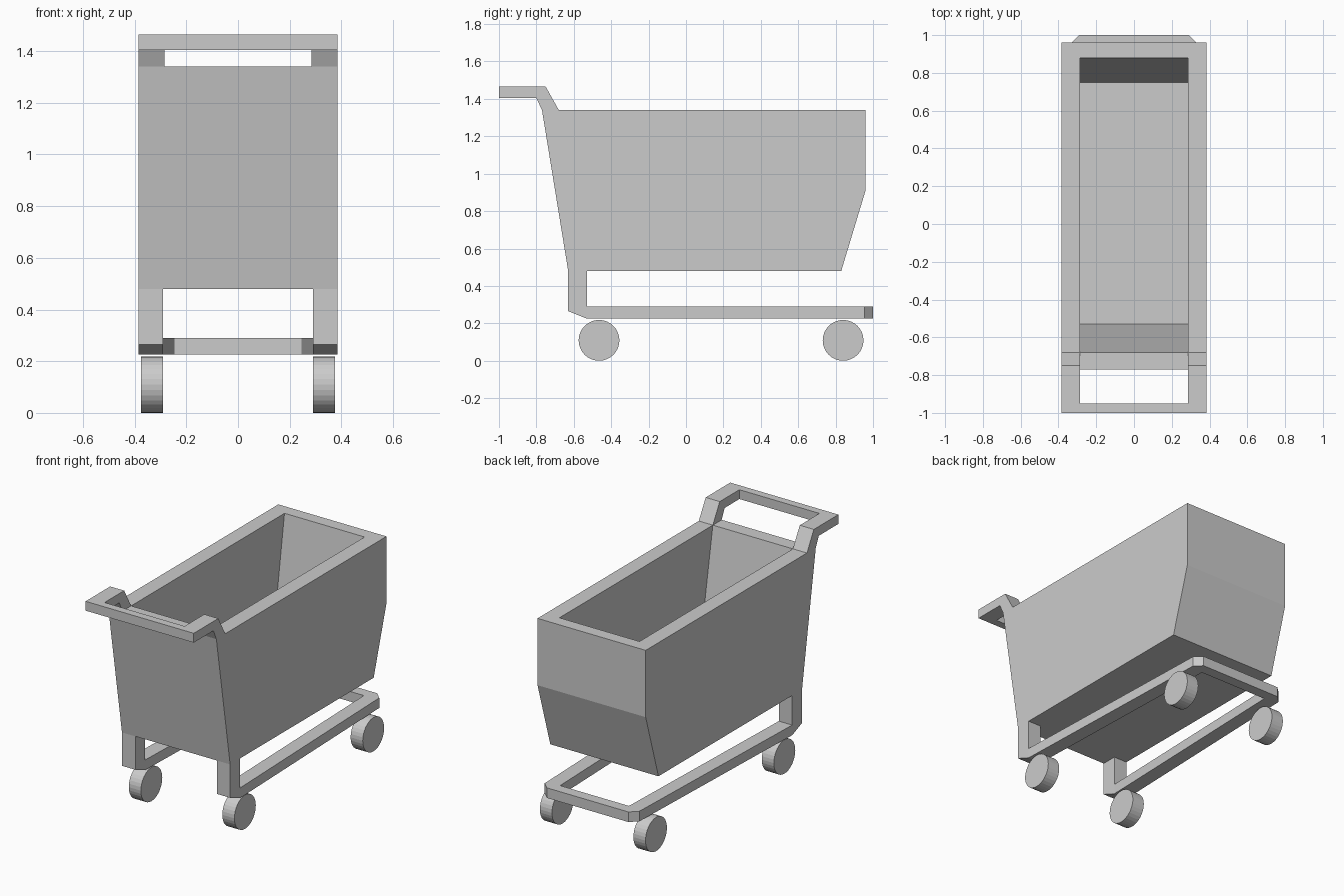
import bpy, bmesh, math
from mathutils import Vector

if "Cube" in bpy.data.objects:
    bpy.data.objects.remove(bpy.data.objects["Cube"])


def prism(name, pts, lo, hi, axis):
    """Extrude a 2D outline along x (points are y,z) or z (points are x,y)."""
    bm = bmesh.new()
    place = (lambda a, b: (lo, a, b)) if axis == 'x' else (lambda a, b: (a, b, lo))
    face = bm.faces.new([bm.verts.new(place(a, b)) for a, b in pts])
    step = Vector((hi - lo, 0, 0)) if axis == 'x' else Vector((0, 0, hi - lo))
    new = bmesh.ops.extrude_face_region(bm, geom=[face])['geom']
    bmesh.ops.translate(bm, vec=step, verts=[g for g in new if isinstance(g, bmesh.types.BMVert)])
    bmesh.ops.recalc_face_normals(bm, faces=bm.faces)
    mesh = bpy.data.meshes.new(name)
    bm.to_mesh(mesh)
    bm.free()
    obj = bpy.data.objects.new(name, mesh)
    bpy.context.collection.objects.link(obj)
    return obj


# Basket: solid outline hollowed by a tapered cutter
W, IN = 0.385, 0.285
basket = prism("basket", [(-0.63, 0.48), (-0.77, 1.34), (0.96, 1.34), (0.96, 0.91), (0.83, 0.48)], -W, W, 'x')
cutter = prism("basket_cutter", [(-0.53, 0.49), (-0.68, 1.34), (-0.68, 1.5), (0.88, 1.5), (0.88, 1.34), (0.75, 0.49)],
               -IN, IN, 'x')
cutter.hide_render = True
cutter.hide_viewport = True
cut = basket.modifiers.new("hollow", 'BOOLEAN')
cut.operation = 'DIFFERENCE'
cut.solver = 'EXACT'
cut.object = cutter

# Lower frame: tapered U with clipped rear corners
half = [(W, -0.53), (0.337, 0.955), (0.29, 1.0)]
inner = [(0.245, 0.93), (0.29, -0.53)]
mirror = lambda pts: [(-x, y) for x, y in reversed(pts)]
prism("base_frame", half + mirror(half) + mirror(inner) + inner, 0.225, 0.29, 'z')

# Handle grip
prism("handle_bar", [(-1, 1.405), (-1, 1.465), (-0.95, 1.465), (-0.95, 1.405)], -W, W, 'x')

for side, s in (("left", -1), ("right", 1)):
    # Front legs joining basket and frame
    prism(f"front_leg_{side}", [(-0.63, 0.48), (-0.63, 0.265), (-0.53, 0.225), (-0.53, 0.48)],
          s * 0.29, s * W, 'x')
    # Bent handle arms
    prism(f"handle_arm_{side}", [(-0.68, 1.34), (-0.75, 1.465), (-0.95, 1.465), (-0.95, 1.405),
                                 (-0.80, 1.405), (-0.77, 1.34)], s * IN, s * W, 'x')
    # Wheels
    for end, y in (("front", -0.465), ("rear", 0.84)):
        bpy.ops.mesh.primitive_cylinder_add(vertices=32, radius=0.109, depth=0.086,
                                            location=(s * 0.333, y, 0.109),
                                            rotation=(0, math.pi / 2, 0))
        bpy.context.object.name = f"wheel_{end}_{side}"
